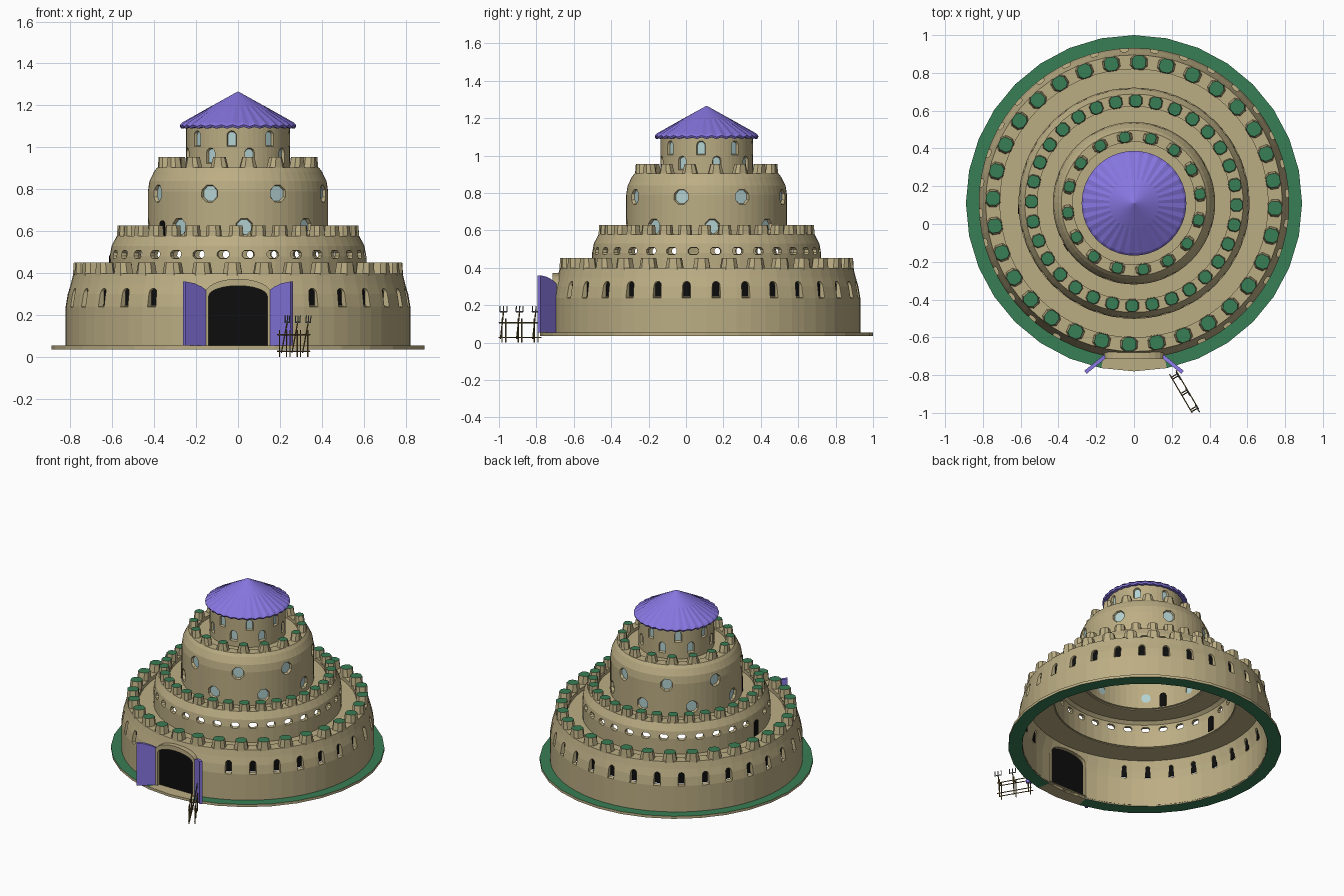
import bpy, bmesh, math
from mathutils import Vector

if "Cube" in bpy.data.objects:
    bpy.data.objects.remove(bpy.data.objects["Cube"])

CY = 0.11  # the castle axis sits behind the origin


def material(name, rgb):
    m = bpy.data.materials.new(name)
    m.diffuse_color = (*rgb, 1)
    m.use_nodes = True
    m.node_tree.nodes["Principled BSDF"].inputs["Base Color"].default_value = m.diffuse_color
    return m


STONE = material("sandstone", (0.50, 0.42, 0.23))
GREEN = material("grass_green", (0.04, 0.21, 0.09))
PURPLE = material("violet", (0.24, 0.18, 0.74))
BLACK = material("black", (0.004, 0.004, 0.004))
GLASS = material("pale_glass", (0.45, 0.64, 0.64))
WOOD = material("golden_wood", (0.17, 0.11, 0.03))
STEEL = material("steel", (0.16, 0.18, 0.20))


def finish(bm, name, *mats):
    bmesh.ops.remove_doubles(bm, verts=bm.verts, dist=1e-5)
    bmesh.ops.recalc_face_normals(bm, faces=bm.faces)
    me = bpy.data.meshes.new(name)
    bm.to_mesh(me)
    bm.free()
    for m in mats:
        me.materials.append(m)
    ob = bpy.data.objects.new(name, me)
    bpy.context.collection.objects.link(ob)
    return ob


def polar(r, az, z, t=0.0):
    a = math.radians(az)
    return Vector((r * math.cos(a) - t * math.sin(a),
                   CY + r * math.sin(a) + t * math.cos(a), z))


def revolve(profile, segs):
    bm = bmesh.new()
    rings = [[bm.verts.new(polar(r, 360 * i / segs, z)) for r, z in profile]
             for i in range(segs)]
    n = len(profile)
    for i in range(segs):
        a, b = rings[i], rings[(i + 1) % segs]
        for j in range(n):
            k = (j + 1) % n
            if profile[j][0] < 1e-6 and profile[k][0] < 1e-6:
                continue
            bm.faces.new((a[j], b[j], b[k], a[k]))
    bmesh.ops.dissolve_degenerate(bm, dist=1e-6, edges=bm.edges)
    return bm


# outlines are centred on (0, 0)
def octagon(w, h, c=0.3):
    x, y, d = w / 2, h / 2, c * min(w, h)
    return [(-x + d, -y), (x - d, -y), (x, -y + d), (x, y - d),
            (x - d, y), (-x + d, y), (-x, y - d), (-x, -y + d)]


def arch(w, h, rise, n=8):
    pts = [(-w / 2, -h / 2), (w / 2, -h / 2)]
    return pts + [(w / 2 * math.cos(math.pi * i / n),
                   h / 2 - rise + rise * math.sin(math.pi * i / n)) for i in range(n + 1)]


def prism(bm, inner, outer, r0, r1, az, z):
    a = [bm.verts.new(polar(r0, az, z + v, t)) for t, v in inner]
    b = [bm.verts.new(polar(r1, az, z + v, t)) for t, v in outer]
    bm.faces.new(a)
    bm.faces.new(b[::-1])
    for i in range(len(a)):
        j = (i + 1) % len(a)
        bm.faces.new((a[i], b[i], b[j], a[j]))


def cut(ob, bm):
    cutter = finish(bm, "cutter", STONE)
    cutter.hide_render = True
    mod = ob.modifiers.new("openings", 'BOOLEAN')
    mod.operation, mod.solver, mod.object = 'DIFFERENCE', 'EXACT', cutter
    dg = bpy.context.evaluated_depsgraph_get()
    me = bpy.data.meshes.new_from_object(ob.evaluated_get(dg))
    ob.modifiers.clear()
    ob.data = me
    bpy.data.objects.remove(cutter)


def angles(n, off, skip=None, gap=0):
    out = [off + 360 * i / n for i in range(n)]
    return [a for a in out if skip is None or abs((a - skip + 180) % 360 - 180) > gap]


def plates(name, mat, outline, r, th, spots):
    bm = bmesh.new()
    for az, z in spots:
        prism(bm, outline, outline, r, r + th, az, z)
    return finish(bm, name, mat)


def merlons(name, n, off, r, z, h, wide, top):
    # tapered eight-sided blocks with a green cap face
    bm = bmesh.new()
    for az in angles(n, off):
        lo, hi = [], []
        for t, d in octagon(2, 2, 0.25):
            lo.append(bm.verts.new(polar(r + d * (top + 0.004), az, z - 0.008, t * wide)))
            hi.append(bm.verts.new(polar(r + d * top, az, z + h, t * top)))
        bm.faces.new(lo)
        bm.faces.new(hi).material_index = 1
        for i in range(8):
            j = (i + 1) % 8
            bm.faces.new((lo[i], lo[j], hi[j], hi[i]))
    finish(bm, name, STONE, GREEN)


# base ring: green lawn with a stone rim and entrance
bm = revolve([(0.89, 0.037), (0.89, 0.055), (0.80, 0.055), (0.80, 0.037)], 32)
bm.normal_update()
for f in bm.faces:
    c = f.calc_center_median()
    entrance = abs(c.x) < 0.17 and c.y < 0
    f.material_index = 1 if abs(f.normal.z) > 0.5 and not entrance else 0
finish(bm, "base_ring", STONE, GREEN)

# first tier with gateway and arrow slits
tier1 = finish(revolve([(0.822, 0.045), (0.822, 0.24), (0.812, 0.30), (0.797, 0.35), (0.785, 0.398),
                        (0.71, 0.398), (0.71, 0.372), (0.595, 0.372), (0.595, 0.358), (0.763, 0.358),
                        (0.785, 0.29), (0.796, 0.24), (0.796, 0.045)], 64), "lower_wall", STONE)
slits = [(a, 0.285) for a in angles(32, 3.625, 270, 20)]
bm = bmesh.new()
for az, z in slits:
    prism(bm, arch(0.02, 0.07, 0.01), arch(0.056, 0.10, 0.028), 0.75, 0.85, az, z)
gate = arch(0.28, 0.285, 0.05, 12)
prism(bm, gate, gate, 0.70, 0.90, 270, 0.1975)
cut(tier1, bm)
plates("slit_backs", BLACK, arch(0.036, 0.078, 0.018), 0.786, 0.006, slits)
plates("gate_dark", BLACK, gate, 0.795, 0.008, [(270, 0.1975)])
merlons("lower_merlons", 32, 9.25, 0.747, 0.398, 0.054, 0.047, 0.036)

# gate surround
surround = finish((lambda b: (prism(b, arch(0.315, 0.32, 0.07, 12), arch(0.315, 0.32, 0.07, 12),
                                    0.775, 0.824, 270, 0.213), b)[1])(bmesh.new()), "gate_surround", STONE)
bm = bmesh.new()
prism(bm, gate, gate, 0.70, 0.90, 270, 0.1975)
cut(surround, bm)

# gate leaves, mirrored
for side, name in ((1, "gate_leaf_right"), (-1, "gate_leaf_left")):
    bm = bmesh.new()
    d = Vector((0.105, -0.085, 0))
    n = Vector((0.085, 0.105, 0)).normalized() * 0.01
    sides = []
    for s in (1, -1):
        ring = []
        for u, z in ((0, 0.055), (1, 0.055), (1, 0.36), (0.6, 0.352), (0.25, 0.335), (0, 0.315)):
            p = Vector((0.152, -0.70, z)) + d * u + n * s
            ring.append(bm.verts.new((p.x * side, p.y, p.z)))
        bm.faces.new(ring)
        sides.append(ring)
    for i in range(6):
        j = (i + 1) % 6
        bm.faces.new((sides[0][i], sides[0][j], sides[1][j], sides[1][i]))
    finish(bm, name, PURPLE)

# second tier with a band of open windows
tier2 = finish(revolve([(0.612, 0.362), (0.612, 0.48), (0.603, 0.53), (0.578, 0.578),
                        (0.512, 0.578), (0.512, 0.552), (0.42, 0.552), (0.42, 0.538), (0.558, 0.538),
                        (0.58, 0.52), (0.588, 0.48), (0.588, 0.362)], 64), "second_wall", STONE)
bm = bmesh.new()
for az in angles(32, 4.6, 183, 5):
    prism(bm, octagon(0.042, 0.026), octagon(0.066, 0.046), 0.55, 0.64, az, 0.49)
cut(tier2, bm)
plates("second_wall_door", BLACK, arch(0.05, 0.11, 0.02), 0.584, 0.031, [(183, 0.43)])
merlons("second_merlons", 32, 10.25, 0.543, 0.578, 0.05, 0.036, 0.031)

# third tier with two rows of glazed windows
tier3 = finish(revolve([(0.43, 0.545), (0.43, 0.79), (0.422, 0.84), (0.40, 0.885), (0.385, 0.905),
                        (0.325, 0.905), (0.325, 0.884), (0.235, 0.884), (0.235, 0.87), (0.36, 0.87),
                        (0.395, 0.83), (0.404, 0.79), (0.404, 0.545)], 64), "third_wall", STONE)
panes = [(a, 0.62) for a in angles(8, 4)] + [(a, 0.78) for a in angles(8, 26.5)]
bm = bmesh.new()
for az, z in panes:
    prism(bm, octagon(0.05, 0.052), octagon(0.095, 0.10), 0.39, 0.45, az, z)
cut(tier3, bm)
plates("third_wall_glass", GLASS, octagon(0.074, 0.078), 0.407, 0.006, panes)
plates("third_wall_door", BLACK, arch(0.045, 0.10, 0.02), 0.400, 0.033, [(213, 0.602)])
merlons("third_merlons", 16, 8, 0.353, 0.905, 0.05, 0.042, 0.027)

# top turret with arched windows
turret = finish(revolve([(0.247, 0.875), (0.247, 1.105), (0.225, 1.105), (0.225, 0.875)], 64),
                "turret_wall", STONE)
panes = [(a, 0.96) for a in angles(8, 13)] + [(a, 1.042) for a in angles(8, 38)]
bm = bmesh.new()
for az, z in panes:
    prism(bm, arch(0.026, 0.05, 0.013), arch(0.058, 0.088, 0.029), 0.21, 0.265, az, z)
cut(turret, bm)
plates("turret_glass", GLASS, arch(0.044, 0.070, 0.022), 0.227, 0.005, panes)

# scalloped cone roof
bm = revolve([(0, 1.267), (0.13, 1.195), (0.265, 1.112), (0.277, 1.10), (0.271, 1.089),
              (0.23, 1.098), (0, 1.245)], 64)
for v in bm.verts:
    r = math.hypot(v.co.x, v.co.y - CY)
    k = round(math.degrees(math.atan2(v.co.y - CY, v.co.x)) * 64 / 360)
    if r > 0.26 and k % 2:
        v.co.z += 0.008
finish(bm, "roof", PURPLE)

# weapon rack beside the gate
def rod(bm, p, q, r=0.0035):
    d = q - p
    m = d.to_track_quat('Z', 'Y').to_matrix().to_4x4()
    m.translation = (p + q) / 2
    bmesh.ops.create_cone(bm, cap_ends=True, segments=6, radius1=r, radius2=r,
                          depth=d.length, matrix=m)


def spot(t, s, z):
    return Vector((0.205 + 0.12 * t + 0.017 * s, -0.785 - 0.205 * t + 0.01 * s, z))


frame, forks = bmesh.new(), bmesh.new()
for s in (-1, 1):
    for z in (0.028, 0.107):
        rod(frame, spot(0, s, z), spot(1, s, z))
for t in (0.08, 0.5, 0.92):
    for s in (-1, 1):
        rod(frame, spot(t, s, 0), spot(t, s, 0.13))
    rod(frame, spot(t, -1, 0.107), spot(t, 1, 0.107))
    rod(frame, spot(t + 0.05, -0.8, 0.02), spot(t + 0.05, 0.8, 0.165))
    # three-pronged heads
    rod(forks, spot(t - 0.04, 0.8, 0.165), spot(t + 0.14, 0.8, 0.165))
    for u in (-0.04, 0.05, 0.14):
        rod(forks, spot(t + u, 0.8, 0.163), spot(t + u, 0.9, 0.197), 0.0028)
finish(frame, "weapon_rack", WOOD)
finish(forks, "fork_heads", STEEL)
